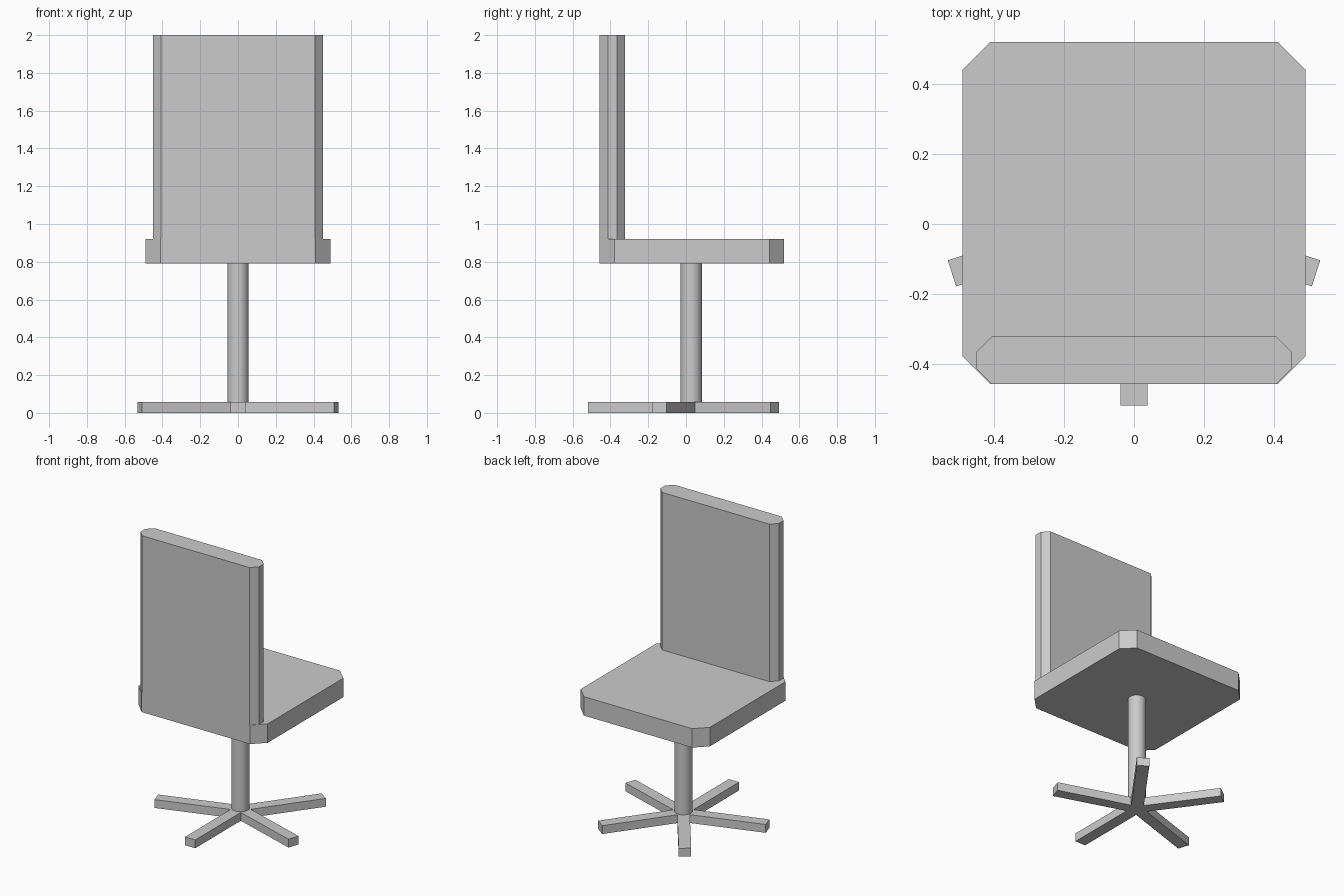
import bpy, bmesh
from math import cos, sin, pi, radians
from mathutils import Vector

cube = bpy.data.objects.get("Cube")
if cube:
    bpy.data.objects.remove(cube, do_unlink=True)

grey = bpy.data.materials.new("plain_grey")
grey.use_nodes = True
colour = (0.6, 0.6, 0.6, 1)
grey.diffuse_color = colour
grey.node_tree.nodes["Principled BSDF"].inputs["Base Color"].default_value = colour


def prism(name, outline, z0, z1):
    """Extrude a counter-clockwise outline from z0 up to z1."""
    bm = bmesh.new()
    base = bm.faces.new([bm.verts.new((x, y, z0)) for x, y in outline])
    top = bmesh.ops.extrude_face_region(bm, geom=[base], use_keep_orig=True)["geom"]
    for v in top:
        if isinstance(v, bmesh.types.BMVert):
            v.co.z = z1
    bmesh.ops.recalc_face_normals(bm, faces=bm.faces)
    mesh = bpy.data.meshes.new(name)
    bm.to_mesh(mesh)
    bm.free()
    mesh.materials.append(grey)
    obj = bpy.data.objects.new(name, mesh)
    bpy.context.collection.objects.link(obj)
    return obj


def chamfered(half_x, y0, y1, cut):
    """Rectangle with its four corners cut at 45 degrees."""
    right = [(half_x - cut, y0), (half_x, y0 + cut),
             (half_x, y1 - cut), (half_x - cut, y1)]
    return right + [(-x, y) for x, y in reversed(right)]


CENTRE = Vector((0, 0.028))

# Seat and backrest
prism("seat", chamfered(0.49, -0.457, 0.52, 0.079), 0.79, 0.92)
prism("backrest", chamfered(0.45, -0.457, -0.322, 0.043), 0.92, 2.0)

# Five-legged star base, one leg pointing to -y
half_width, reach = 0.039, 0.547
star = []
for i in range(5):
    a = radians(-90 + 72 * i)
    along, side = Vector((cos(a), sin(a))), Vector((-sin(a), cos(a)))
    star.append(CENTRE + along * reach - side * half_width)
    star.append(CENTRE + along * reach + side * half_width)
    valley = a + pi / 5
    star.append(CENTRE + Vector((cos(valley), sin(valley))) * half_width / sin(pi / 5))
prism("star_base", star, 0.0, 0.057)

# Round column
bpy.ops.mesh.primitive_cylinder_add(vertices=32, radius=0.056, depth=0.75,
                                    location=(CENTRE.x, CENTRE.y, 0.42))
column = bpy.context.object
column.name = "column"
column.data.materials.append(grey)
bpy.ops.object.shade_smooth_by_angle(angle=radians(30))
